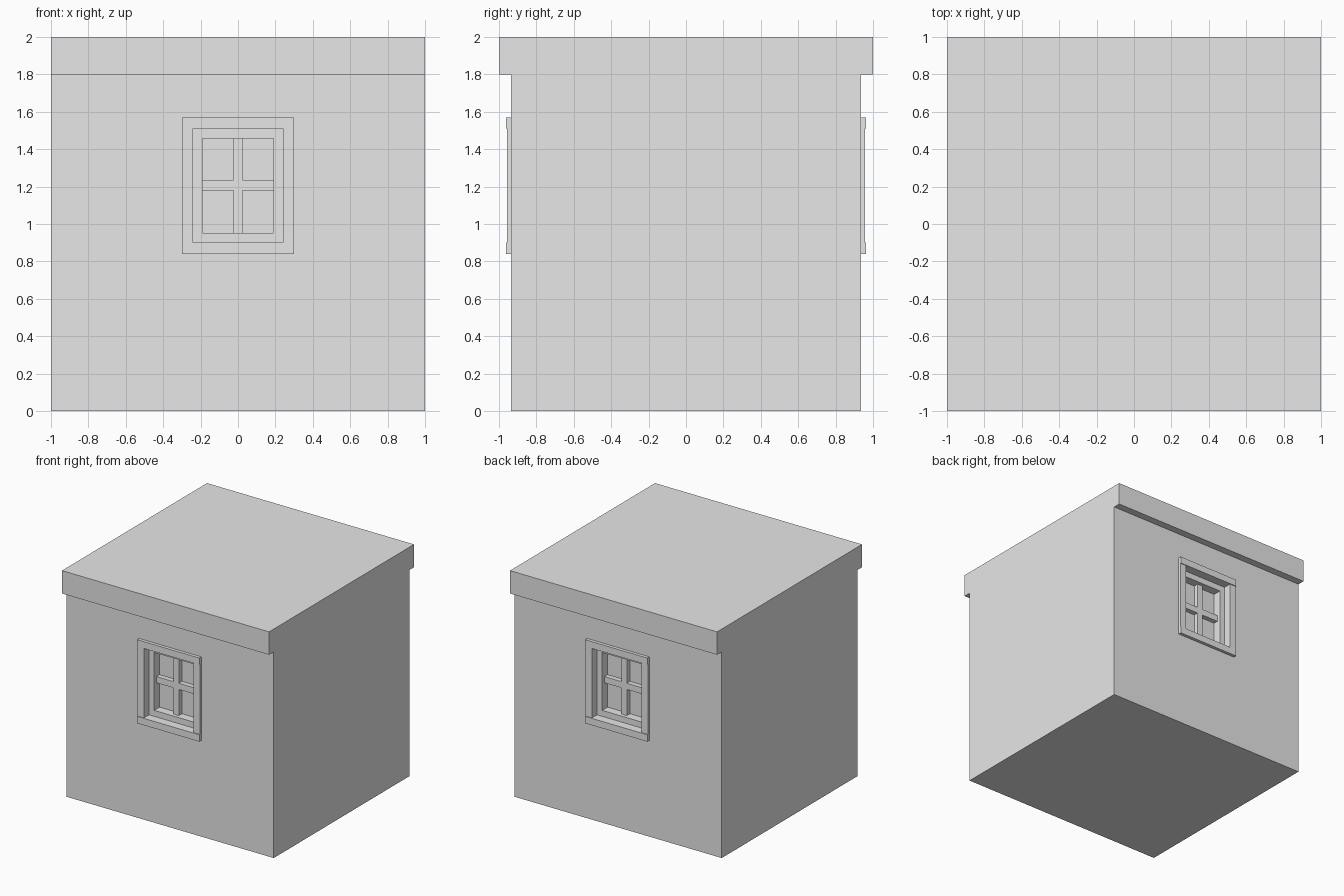
import bpy
import bmesh

old = bpy.data.objects.get("Cube")
if old:
    bpy.data.objects.remove(old, do_unlink=True)

# Single plain plaster colour
plaster = bpy.data.materials.new("light_grey_plaster")
plaster.use_nodes = True
GREY = (0.8, 0.8, 0.8, 1)
plaster.diffuse_color = GREY
plaster.node_tree.nodes["Principled BSDF"].inputs["Base Color"].default_value = GREY


def finish(name, bm):
    bmesh.ops.recalc_face_normals(bm, faces=bm.faces)
    mesh = bpy.data.meshes.new(name)
    bm.to_mesh(mesh)
    bm.free()
    mesh.materials.append(plaster)
    obj = bpy.data.objects.new(name, mesh)
    bpy.context.collection.objects.link(obj)
    return obj


def box(name, xs, ys, zs):
    bm = bmesh.new()
    bmesh.ops.create_cube(bm, size=1)
    for v in bm.verts:
        for axis, (a, b) in enumerate((xs, ys, zs)):
            v.co[axis] = a if v.co[axis] < 0 else b
    return finish(name, bm)


# Room block with overhanging parapet: T profile extruded along x
WALL, EAVE = 0.935, 1.8
half = [(WALL, 0), (WALL, EAVE), (1, EAVE), (1, 2)]
profile = half + [(-y, z) for y, z in reversed(half)]
bm = bmesh.new()
face = bm.faces.new([bm.verts.new((-1, y, z)) for y, z in profile])
ext = bmesh.ops.extrude_face_region(bm, geom=[face])
bmesh.ops.translate(bm, vec=(2, 0, 0),
                    verts=[g for g in ext["geom"] if isinstance(g, bmesh.types.BMVert)])
house = finish("house_block", bm)

# Opening, frame and pane dimensions
OPEN_X, SASH_X, FRAME_X = 0.24, 0.19, 0.30
OPEN_Z, SASH_Z, FRAME_Z = (0.90, 1.51), (0.952, 1.457), (0.84, 1.57)
PANE = 0.81          # distance of the pane from the centre
BAR = 0.025          # half width of a glazing bar
BAR_Z = (1.18, 1.235)


def window(side, s):
    def part(name, xs, depth, zs):
        ys = sorted(s * d for d in depth)
        return box(side + "_" + name, xs, ys, zs)

    # Recess cut into the wall
    cutter = part("opening_cutter", (-OPEN_X, OPEN_X), (PANE, 1.1), OPEN_Z)
    cutter.hide_render = True
    mod = house.modifiers.new("opening", "BOOLEAN")
    mod.operation = "DIFFERENCE"
    mod.solver = "EXACT"
    mod.object = cutter
    bpy.context.view_layer.objects.active = house
    bpy.ops.object.modifier_apply(modifier=mod.name)
    bpy.data.objects.remove(cutter, do_unlink=True)

    # Raised surround: head and sill stand slightly proud of the jambs
    head = (WALL, 0.963)
    part("frame_head", (-FRAME_X, FRAME_X), head, (OPEN_Z[1], FRAME_Z[1]))
    part("frame_sill", (-FRAME_X, FRAME_X), head, (FRAME_Z[0], OPEN_Z[0]))
    jamb = (WALL, 0.956)
    sash = (PANE, 0.885)
    for label, sign in (("left", 1), ("right", -1)):
        part("frame_jamb_" + label, sorted((sign * OPEN_X, sign * FRAME_X)), jamb, OPEN_Z)
        part("sash_stile_" + label, sorted((sign * SASH_X, sign * OPEN_X)), sash, SASH_Z)

    # Sash rails and crossed glazing bars
    part("sash_rail_top", (-OPEN_X, OPEN_X), sash, (SASH_Z[1], OPEN_Z[1]))
    part("sash_rail_bottom", (-OPEN_X, OPEN_X), sash, (OPEN_Z[0], SASH_Z[0]))
    bars = (PANE, 0.853)
    part("glazing_bar_upper", (-BAR, BAR), bars, (BAR_Z[1], SASH_Z[1]))
    part("glazing_bar_lower", (-BAR, BAR), bars, (SASH_Z[0], BAR_Z[0]))
    part("glazing_bar_cross", (-SASH_X, SASH_X), bars, BAR_Z)


window("front", -1)
window("back", 1)
